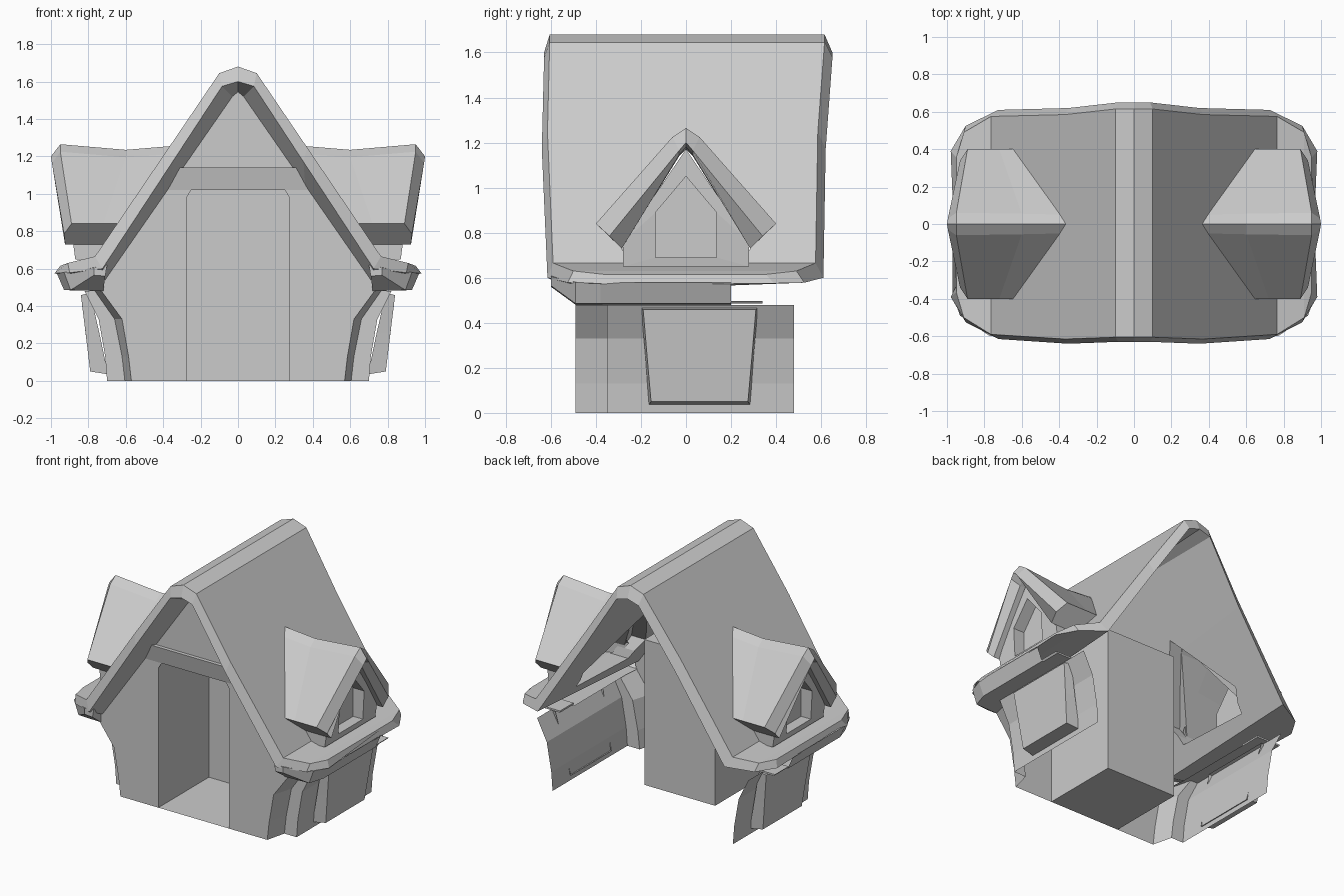
import bpy, bmesh

cube = bpy.data.objects.get("Cube")
if cube:
    bpy.data.objects.remove(cube)

GREY = (0.6, 0.6, 0.6, 1)
mat = bpy.data.materials.new("plain_grey")
mat.use_nodes = True
mat.diffuse_color = GREY
bsdf = next(n for n in mat.node_tree.nodes if n.type == 'BSDF_PRINCIPLED')
bsdf.inputs["Base Color"].default_value = GREY


def finish(name, bm):
    """Make a mesh object mirrored across x."""
    bmesh.ops.recalc_face_normals(bm, faces=bm.faces)
    mesh = bpy.data.meshes.new(name)
    bm.to_mesh(mesh)
    bm.free()
    mesh.materials.append(mat)
    ob = bpy.data.objects.new(name, mesh)
    bpy.context.collection.objects.link(ob)
    mod = ob.modifiers.new("mirror", 'MIRROR')
    mod.use_clip = True
    return ob


def loft(name, rings, ring_closed=False, loop=False, caps=(), end_columns=()):
    """Skin equal-length rings; caps fill whole rings, end_columns fill profile ends."""
    bm = bmesh.new()
    vs = [[bm.verts.new(p) for p in r] for r in rings]
    n, m = len(vs), len(vs[0])
    for i in range(n if loop else n - 1):
        a, b = vs[i], vs[(i + 1) % n]
        for j in range(m if ring_closed else m - 1):
            k = (j + 1) % m
            bm.faces.new((a[j], a[k], b[k], b[j]))
    for c in caps:
        bm.faces.new(vs[c])
    for c in end_columns:
        bm.faces.new([r[c] for r in vs])
    return finish(name, bm)


def at_y(y, pts):
    return [(x, y, z) for x, z in pts]


# Main roof: one half of the thick shell, ridge to flared eave
outer = [(0, 1.68), (.10, 1.645), (.37, 1.247), (.765, .665), (.91, .63), (.95, .615)]
edge = [(0, 1.60), (.085, 1.575), (.35, 1.171), (.725, .60), (.90, .578), (.98, .575)]
inner_wall = [(0, 1.545), (.03, 1.52), (.36, 1.044), (.71, .54), (.88, .56), (.95, .568)]
front_y = [-.63, -.63, -.64, -.615, -.525, -.39]
back_y = [.65, .65, .62, .61, .525, .39]


def roof_ring(prof, ys, shift=0.0):
    return [(x, y + shift, z) for (x, z), y in zip(prof, ys)]


wall_y = [max(-.49, y + .06) for y in front_y]
main_roof = loft(
    "main_roof",
    [roof_ring(outer, back_y, -.035), roof_ring(outer, front_y, .025),
     roof_ring(edge, front_y), roof_ring(inner_wall, wall_y), roof_ring(edge, back_y)],
    loop=True, end_columns=(-1,))

# Openings under the dormers
hole = [(-.27, .66), (-.28, .72), (-.32, .80), (0, 1.18), (.32, .80), (.28, .72), (.27, .66)]
cutter = loft("dormer_opening_cutter",
              [[(x, y, z) for y, z in hole] for x in (.2, .79)],
              ring_closed=True, caps=(0, -1))
cutter.hide_render = True
cutter.hide_viewport = True
opening = main_roof.modifiers.new("dormer_openings", 'BOOLEAN')
opening.operation = 'DIFFERENCE'
opening.object = cutter

# Boxed eave below the roof edge: closed front corner, open trough behind it
corner = at_y(-.49, [(.72, .60), (.93, .58), (.895, .485), (.72, .48)])
loft("eave_corner",
     [at_y(-.60, [(.70, .62), (.77, .605), (.77, .565), (.71, .56)]), corner],
     ring_closed=True, caps=(0,))
trough = [(.97, .578), (.93, .485), (.73, .48)]
loft("eave_trough", [corner[1:], at_y(-.38, trough), at_y(.20, trough)])

# Thin shelf continuing the eave towards the back
loft("eave_shelf",
     [at_y(y, [(.74, .485), (.92, .485), (.93, .497), (.74, .497)]) for y in (.19, .34)],
     ring_closed=True, caps=(0, -1))

# Front wall with door opening, tilted lintel and gable
bm = bmesh.new()
Y = -.49
for face in (
    at_y(Y, [(.275, 0), (.57, 0), (.585, .13), (.62, .33), (.73, .48), (.74, .53),
             (.39, 1.02), (.25, 1.02), (.275, .98)]),
    at_y(Y, [(0, 1.14), (.31, 1.14), (.04, 1.54), (0, 1.57)]),
    [(0, Y, 1.02), (.39, Y, 1.02), (.31, Y - .025, 1.14), (0, Y - .025, 1.14)],
    [(0, Y - .025, 1.14), (.31, Y - .025, 1.14), (.31, Y, 1.14), (0, Y, 1.14)],
):
    bm.faces.new([bm.verts.new(p) for p in face])
finish("front_wall", bm)

# Door alcove: a deep box open at the front
door = [(0, 0), (.275, 0), (.275, .98), (.25, 1.02), (0, 1.02)]
box = [(0, 0), (.275, 0), (.275, 1.0), (.275, 1.02), (0, 1.02)]
loft("door_alcove", [at_y(-.49, door), at_y(-.44, box), at_y(.07, box)], caps=(-1,))

# Curved side wall, stepping outward behind the front corner
heights = (0, .13, .33, .48)
front_x = (.57, .585, .62, .73)
step_x = (.605, .62, .66, .765)
side_x = (.70, .71, .745, .82)
loft("side_wall", [at_y(y, zip(xs, heights)) for y, xs in
                   ((-.49, front_x), (-.35, step_x), (-.35, side_x), (.48, side_x))])

# Tapered bay panel on the side wall
loft("bay_panel",
     [[(.79, -.20, .47), (.79, .32, .47), (.74, .30, .25), (.695, .285, .035),
       (.695, -.165, .035), (.74, -.18, .25)],
      [(.84, -.19, .458), (.84, .31, .458), (.815, .293, .255), (.79, .275, .05),
       (.79, -.155, .05), (.815, -.173, .255)]],
     ring_closed=True, caps=(1,))


# Dormer roof: gabled shell running out of the main slope
def gable(ridge, shoulder, eave):
    half = [eave, shoulder]
    return ([(x, -y, z) for x, y, z in half] + [ridge]
            + [(x, y, z) for x, y, z in reversed(half)])


loft("dormer_roof",
     [gable((.36, 0, 1.255), (.38, .05, 1.21), (.64, .40, .84)),
      gable((.60, 0, 1.235), (.60, .055, 1.195), (.72, .40, .84)),
      gable((.95, 0, 1.265), (.95, .06, 1.225), (.89, .40, .84)),
      gable((1.0, 0, 1.20), (.995, .03, 1.165), (.93, .34, .785)),
      gable((.92, 0, 1.18), (.92, .03, 1.145), (.925, .285, .73)),
      gable((.40, 0, 1.17), (.42, .03, 1.14), (.68, .285, .73))],
     loop=True, end_columns=(0, -1))


# Dormer wall with a recessed pointed window
def pentagon(x, w, bottom, shoulder, top, lean=0.0):
    return [(x - lean, -w, bottom), (x, -w, shoulder), (x, 0, top),
            (x, w, shoulder), (x - lean, w, bottom)]


loft("dormer_wall",
     [pentagon(.64, .28, .65, .76, 1.17, -.09),
      pentagon(.885, .28, .65, .76, 1.17, .015),
      pentagon(.885, .135, .69, .89, 1.05, .01),
      pentagon(.80, .135, .69, .89, 1.05)],
     ring_closed=True, caps=(3,))
